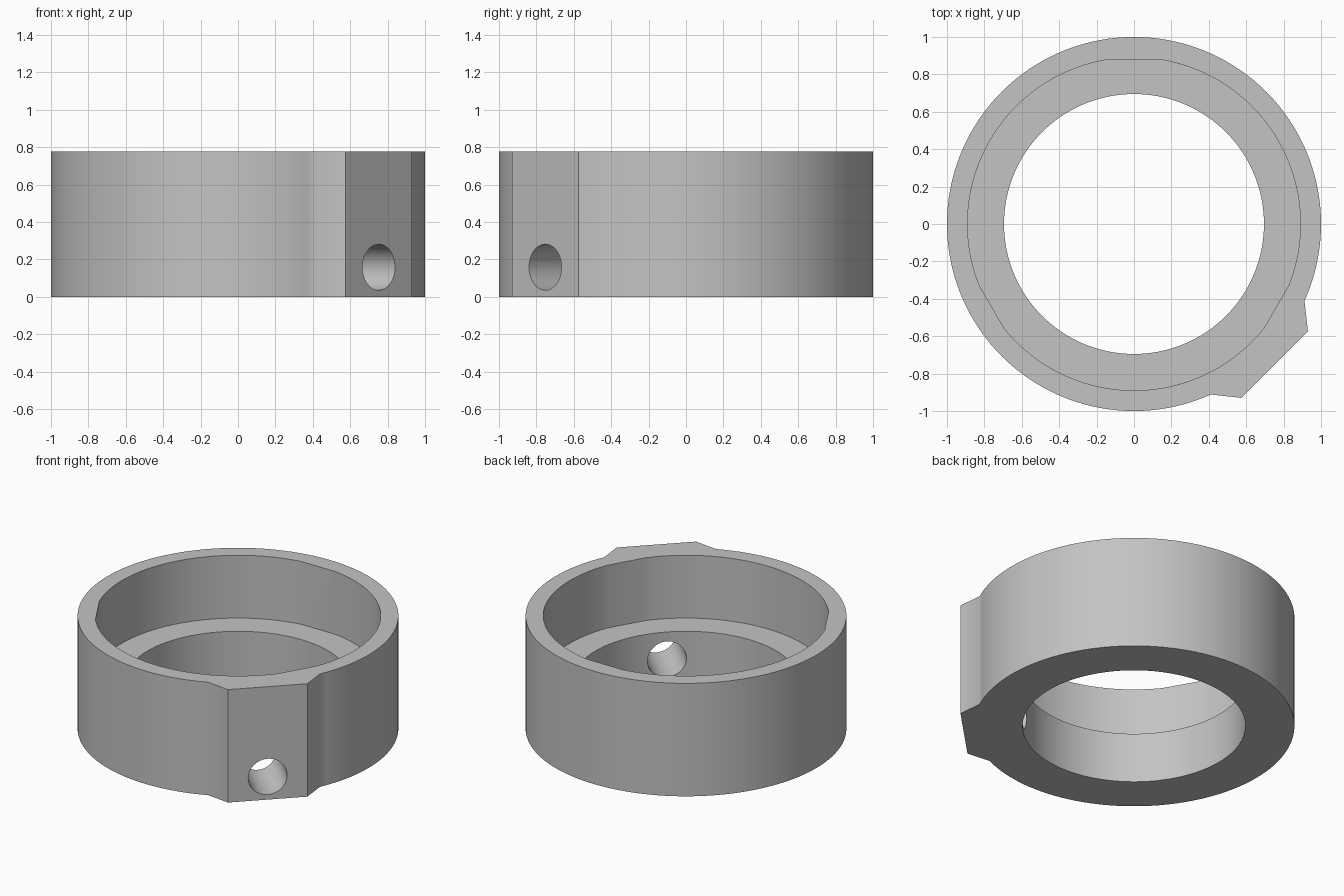
import bpy, bmesh
from math import radians, cos, sin, pi, atan2
from mathutils import Vector, Matrix

old = bpy.data.objects.get("Cube")
if old:
    bpy.data.objects.remove(old, do_unlink=True)

HEIGHT, LEDGE = 0.777, 0.345
BORE, POCKET, POCKET_FLAT = 0.695, 0.89, 0.88

grey = bpy.data.materials.new("plain_grey")
grey.use_nodes = True
colour = (0.55, 0.55, 0.55, 1)
grey.diffuse_color = colour
grey.node_tree.nodes["Principled BSDF"].inputs["Base Color"].default_value = colour


def arc(radius, start, end, steps):
    return [(radius * cos(start + (end - start) * i / steps),
             radius * sin(start + (end - start) * i / steps)) for i in range(steps + 1)]


def prism(name, outline, bottom, top):
    """Extrude a closed outline between two heights."""
    bm = bmesh.new()
    face = bm.faces.new([bm.verts.new((x, y, bottom)) for x, y in outline])
    lifted = bmesh.ops.extrude_face_region(bm, geom=[face])["geom"]
    bmesh.ops.translate(bm, vec=(0, 0, top - bottom),
                        verts=[v for v in lifted if isinstance(v, bmesh.types.BMVert)])
    bmesh.ops.recalc_face_normals(bm, faces=bm.faces)
    mesh = bpy.data.meshes.new(name)
    bm.to_mesh(mesh)
    bm.free()
    mesh.materials.append(grey)
    obj = bpy.data.objects.new(name, mesh)
    bpy.context.collection.objects.link(obj)
    return obj


def cut(target, cutter):
    """Subtract the cutter, then discard it."""
    cutter.hide_render = True
    mod = target.modifiers.new("cut", 'BOOLEAN')
    mod.operation, mod.solver, mod.object = 'DIFFERENCE', 'EXACT', cutter
    bpy.context.view_layer.objects.active = target
    bpy.ops.object.modifier_apply(modifier=mod.name)
    bpy.data.objects.remove(cutter, do_unlink=True)


# Collar body: round outline broken by a flat-faced boss at the front left
boss_edge = atan2(-0.41, 0.91)
outline = arc(1, boss_edge, 1.5 * pi - boss_edge, 120)
outline += [(0.575, -0.93), (0.93, -0.575)]
collar = prism("collar", outline, 0, HEIGHT)

# Through bore
cut(collar, prism("bore_cutter", arc(BORE, 0, 2 * pi, 128)[:-1], -0.1, 1))

# Upper pocket, round with three shallow flats
half = math_half = Vector((POCKET_FLAT, (POCKET**2 - POCKET_FLAT**2) ** 0.5))
flat_angle = atan2(half.y, half.x)
pocket = []
for middle in (90, 210, 330):
    start = radians(middle) + flat_angle
    pocket += arc(POCKET, start, start + 2 * pi / 3 - 2 * flat_angle, 36)
cut(collar, prism("pocket_cutter", pocket, LEDGE, 1))

# Screw hole through the boss, into the bore
hole = prism("hole_cutter", arc(0.123, 0, 2 * pi, 48)[:-1], 0.3, 1.3)
hole.data.transform(Matrix.Translation((0, 0, 0.158))
                    @ Vector((1, -1, 0)).to_track_quat('Z', 'Y').to_matrix().to_4x4())
cut(collar, hole)

# Smooth the curved walls, keep the rims crisp
bpy.ops.object.select_all(action='DESELECT')
collar.select_set(True)
bpy.context.view_layer.objects.active = collar
bpy.ops.object.shade_smooth_by_angle(angle=radians(30))
